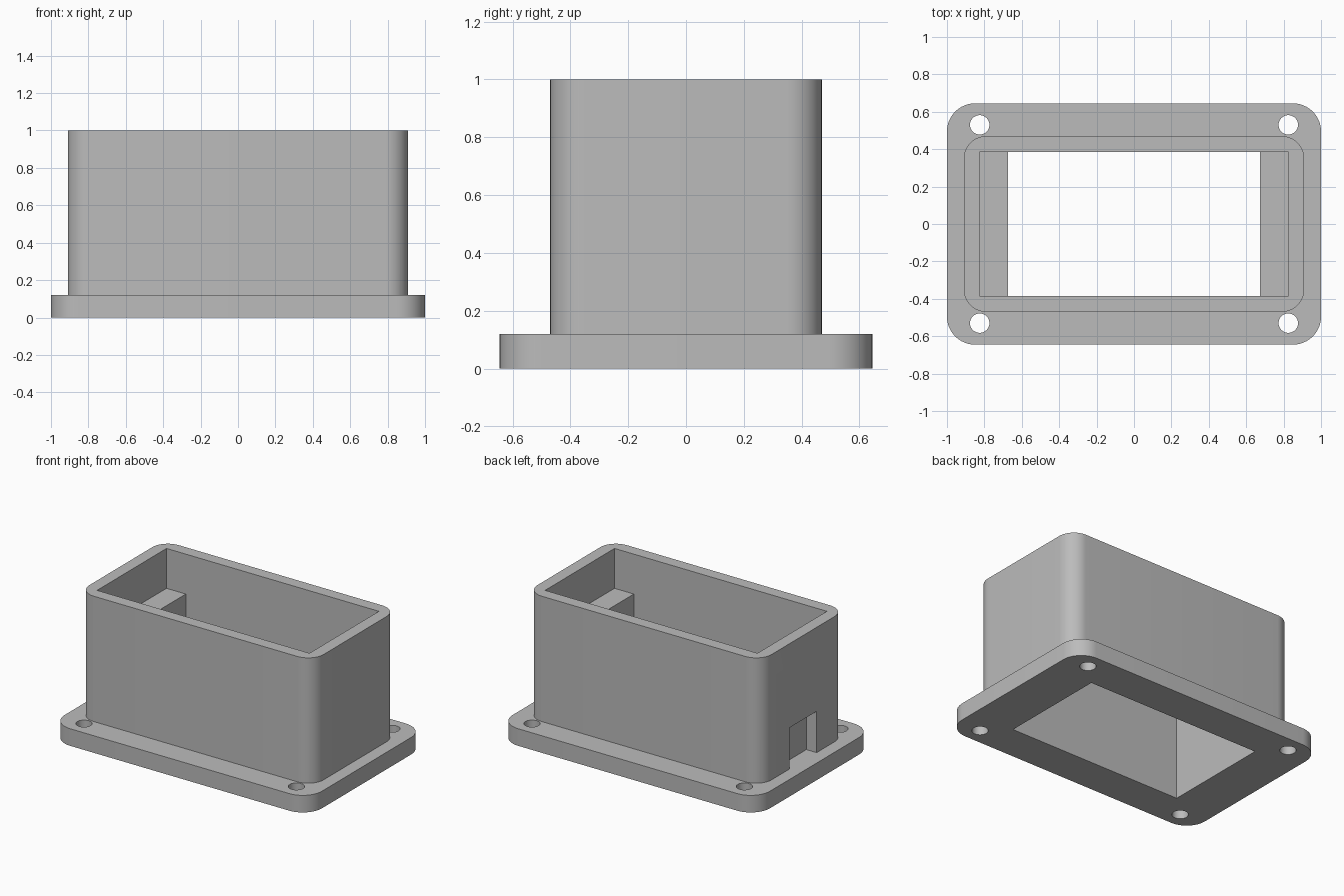
import bpy
import bmesh
from math import pi, cos, sin, radians
from mathutils import Matrix

cube = bpy.data.objects.get("Cube")
if cube:
    bpy.data.objects.remove(cube, do_unlink=True)

grey = bpy.data.materials.new("plain grey")
grey.use_nodes = True
grey.diffuse_color = (0.5, 0.5, 0.5, 1)
grey.node_tree.nodes["Principled BSDF"].inputs["Base Color"].default_value = (0.5, 0.5, 0.5, 1)


def rounded_rect(hx, hy, r, steps=12):
    """Counter-clockwise outline of a rectangle with rounded corners."""
    points = []
    for i, (sx, sy) in enumerate([(1, 1), (-1, 1), (-1, -1), (1, -1)]):
        for k in range(steps + 1):
            a = pi / 2 * (i + k / steps)
            points.append((sx * (hx - r) + r * cos(a), sy * (hy - r) + r * sin(a)))
    return points


def circle(cx, cy, r, n=32):
    return [(cx + r * cos(2 * pi * k / n), cy + r * sin(2 * pi * k / n)) for k in range(n)]


def prism(name, outline, z0, z1, turn=Matrix()):
    """Extrude an outline from z0 to z1, then turn it."""
    bm = bmesh.new()
    base = bm.faces.new([bm.verts.new((x, y, z0)) for x, y in outline])
    ext = bmesh.ops.extrude_face_region(bm, geom=[base])
    moved = [v for v in ext["geom"] if isinstance(v, bmesh.types.BMVert)]
    bmesh.ops.translate(bm, verts=moved, vec=(0, 0, z1 - z0))
    bmesh.ops.transform(bm, matrix=turn, verts=bm.verts)
    bmesh.ops.recalc_face_normals(bm, faces=bm.faces)
    mesh = bpy.data.meshes.new(name)
    bm.to_mesh(mesh)
    bm.free()
    mesh.materials.append(grey)
    obj = bpy.data.objects.new(name, mesh)
    bpy.context.collection.objects.link(obj)
    return obj


def combine(target, other, operation):
    """Apply a boolean and remove the helper."""
    bpy.context.view_layer.objects.active = target
    mod = target.modifiers.new("cut", "BOOLEAN")
    mod.operation = operation
    mod.solver = "EXACT"
    mod.object = other
    bpy.ops.object.modifier_apply(modifier=mod.name)
    bpy.data.objects.remove(other, do_unlink=True)


# Tall walls with a shallow recess in the right end
housing = prism("housing", rounded_rect(0.91, 0.47, 0.12), 0.05, 1)
recess = [(-1, -0.15), (-0.83, -0.15), (-0.83, 0.15), (-1, 0.15)]
combine(housing, prism("recess_cutter", recess, 0, 0.41), "DIFFERENCE")

# Mounting flange
combine(housing, prism("flange", rounded_rect(1, 0.645, 0.15), 0, 0.12), "UNION")

# Stepped cavity, leaving a ledge at each end
half = [(0.675, -0.1), (0.675, 0.72), (0.825, 0.72), (0.825, 1.1)]
profile = half + [(-x, z) for x, z in reversed(half)]
combine(housing, prism("cavity_cutter", profile, -0.385, 0.385,
                       Matrix.Rotation(pi / 2, 4, "X")), "DIFFERENCE")

# Screw holes
for sx in (-1, 1):
    for sy in (-1, 1):
        hole = circle(sx * 0.825, sy * 0.53, 0.052)
        combine(housing, prism("hole_cutter", hole, -0.1, 0.3), "DIFFERENCE")

bpy.ops.object.select_all(action="DESELECT")
housing.select_set(True)
bpy.context.view_layer.objects.active = housing
bpy.ops.object.shade_smooth_by_angle(angle=radians(30))
